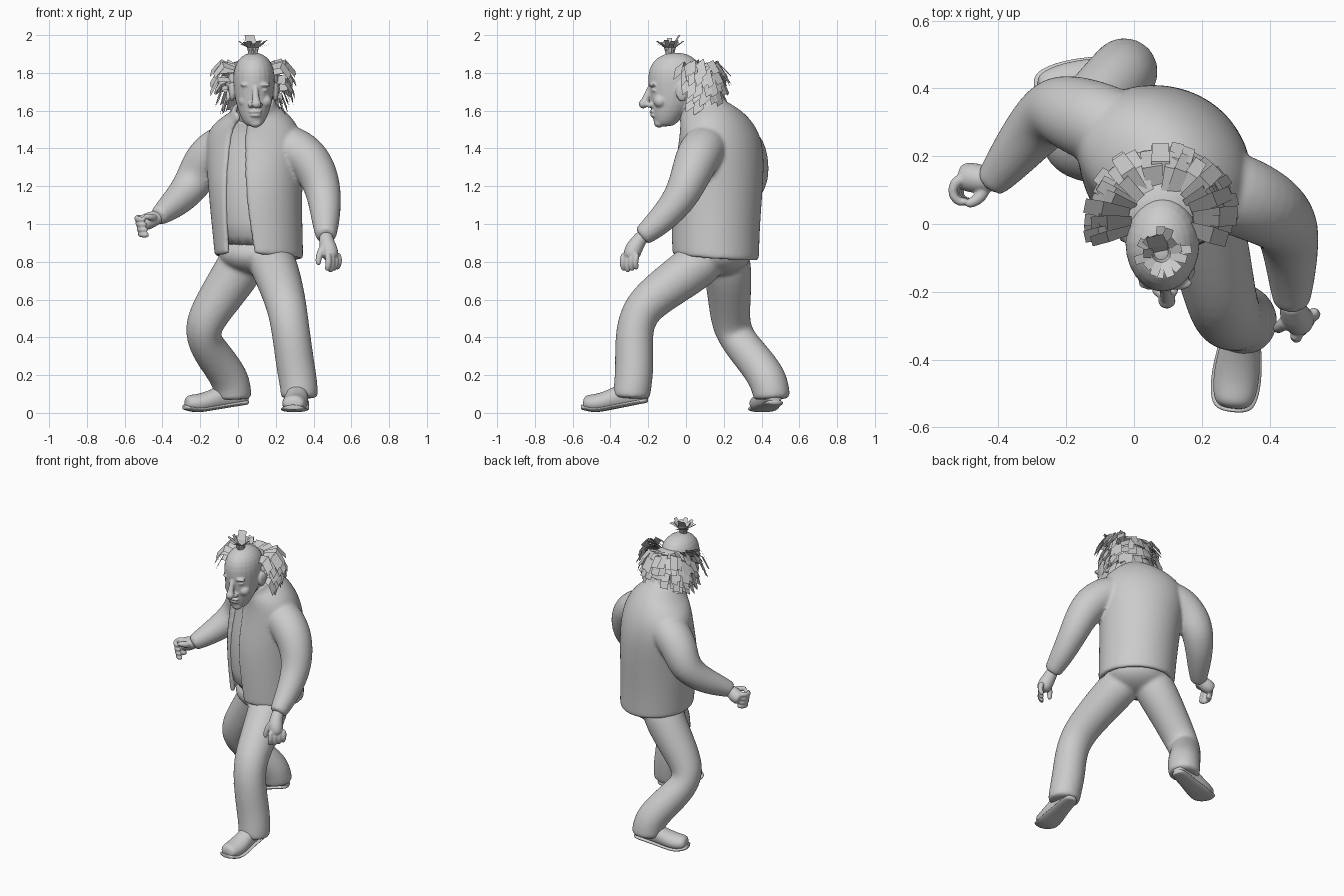
import bpy, bmesh, math, random
from mathutils import Vector, Matrix

random.seed(4)
if "Cube" in bpy.data.objects:
    bpy.data.objects.remove(bpy.data.objects["Cube"])

grey = bpy.data.materials.new("plain_grey")
grey.use_nodes = True
grey.diffuse_color = (0.6, 0.6, 0.6, 1)
grey.node_tree.nodes["Principled BSDF"].inputs["Base Color"].default_value = (0.6, 0.6, 0.6, 1)

SIDES = 12
SWELL = 1.045  # makes up for subdivision shrinkage


def finish(bm, name, subdiv=2, voxel=0, relax=0, smooth=True):
    if smooth:
        bmesh.ops.recalc_face_normals(bm, faces=bm.faces)
    for f in bm.faces:
        f.smooth = smooth
    me = bpy.data.meshes.new(name)
    bm.to_mesh(me)
    bm.free()
    ob = bpy.data.objects.new(name, me)
    bpy.context.collection.objects.link(ob)
    me.materials.append(grey)
    if subdiv:
        m = ob.modifiers.new("round", "SUBSURF")
        m.levels = m.render_levels = subdiv
    if voxel:
        m = ob.modifiers.new("fuse", "REMESH")
        m.mode, m.voxel_size, m.use_smooth_shade = "VOXEL", voxel, True
    if relax:
        m = ob.modifiers.new("relax", "SMOOTH")
        m.factor, m.iterations = 0.5, relax


def loft(bm, rings, shell=False):
    rows = [[bm.verts.new(p) for p in ring] for ring in rings]
    n = len(rows[0])
    for a, b in zip(rows, rows[1:]):
        for i in range(n):
            j = (i + 1) % n
            bm.faces.new((a[i], a[j], b[j], b[i]))
    for r in (rows[0], rows[-1]):
        if shell:  # rim between outer and inner wall
            for i in range(n // 2 - 1):
                bm.faces.new((r[i], r[i + 1], r[n - 2 - i], r[n - 1 - i]))
        else:
            bm.faces.new(r)


def ellipse(c, u, v, start=0.0, n=SIDES):
    # a gap at the start leaves the ring open
    span = 2 * math.pi - 2 * start
    steps = n - 1 if start else n
    angles = [start + span * k / steps for k in range(n)]
    return [c + u * math.cos(t) + v * math.sin(t) for t in angles]


def tube(bm, pts):
    ps = [Vector(p[:3]) for p in pts]
    u, rings = None, []
    for i, p in enumerate(ps):
        t = (ps[min(i + 1, len(ps) - 1)] - ps[max(i - 1, 0)]).normalized()
        u = t.orthogonal() if u is None else u - t * u.dot(t)
        u.normalize()
        r = pts[i][3] * SWELL
        rings.append(ellipse(p, u * r, t.cross(u) * r))
    loft(bm, rings)


def ball(bm, c, r):
    mat = Matrix.Translation(c) @ Matrix.Diagonal((*r, 1))
    bmesh.ops.create_uvsphere(bm, u_segments=16, v_segments=10, radius=SWELL, matrix=mat)


# Trousers: two legs and the seat fused together
bm = bmesh.new()
tube(bm, [(.16, .13, .84, .12), (.19, .06, .78, .125), (.23, -.1, .665, .115), (.26, -.24, .555, .105),
          (.28, -.278, .43, .1), (.302, -.272, .26, .102), (.322, -.28, .15, .1), (.325, -.29, .09, .098),
          (.325, -.29, .075, .095)])
tube(bm, [(.05, .2, .86, .12), (.02, .22, .78, .13), (-.09, .23, .62, .115), (-.192, .235, .46, .102),
          (-.178, .285, .37, .095), (-.095, .38, .26, .098), (-.035, .44, .17, .102), (-.025, .455, .085, .098),
          (-.025, .455, .07, .094)])
ball(bm, (.105, .165, .84), (.2, .18, .11))
finish(bm, "trousers", 2, .011, 7)

# Jacket and shirt: rows of (z, x, y, half width, half depth, rise to the back, front gap)
YAW = math.radians(28)
FRONT = Vector((-math.sin(YAW), -math.cos(YAW), 0))
SIDE = Vector((math.cos(YAW), -math.sin(YAW), 0))
TORSO = [(.822, .11, .157, .235, .225, -.018, .34), (.85, .11, .157, .235, .225, -.015, .34),
         (1.0, .1, .157, .24, .23, 0, .29), (1.2, .09, .165, .25, .238, 0, .23),
         (1.38, .09, .185, .27, .215, 0, .18), (1.5, .082, .175, .262, .185, .015, .15),
         (1.575, .085, .13, .18, .15, .04, .18), (1.6, .08, .085, .115, .115, .055, .25),
         (1.64, .08, .07, .112, .11, .055, .35)]


def torso_ring(row, inset, gap, n):
    z, x, y, a, b, rise = row[:6]
    v = FRONT * (b - inset) - Vector((0, 0, rise))
    return ellipse(Vector((x, y, z)), v, SIDE * (a - inset), gap, n)


# Sleeves, joined into the jacket
SLEEVES = [
    [(.12, .15, 1.42, .09), (.2, .12, 1.415, .12), (.3, .09, 1.4, .122), (.39, .05, 1.33, .115),
     (.442, .01, 1.22, .1), (.46, -.04, 1.12, .088), (.465, -.14, 1.01, .073), (.465, -.22, .945, .057),
     (.465, -.24, .93, .05)],
    [(.05, .23, 1.42, .09), (-.02, .26, 1.415, .12), (-.11, .3, 1.4, .122), (-.19, .33, 1.32, .112),
     (-.235, .34, 1.22, .1), (-.3, .275, 1.14, .086), (-.37, .185, 1.08, .068), (-.415, .13, 1.045, .052),
     (-.428, .115, 1.035, .046)]]
bm = bmesh.new()
loft(bm, [torso_ring(r, -.004, r[6], 25) + torso_ring(r, .03, r[6], 25)[::-1] for r in TORSO], True)
for path in SLEEVES:
    tube(bm, path)
finish(bm, "jacket", 2, .01, 6)
bm = bmesh.new()
loft(bm, [torso_ring(r, .012, 0, 24) for r in TORSO[1:8]])
finish(bm, "shirt", 1)

# Left hand hangs open with four loose fingers and a thumb
bm = bmesh.new()
tube(bm, [(.465, -.22, .95, .038), (.468, -.25, .91, .038), (.478, -.278, .87, .048),
          (.492, -.29, .83, .044), (.498, -.294, .81, .028)])
for i in range(4):
    x, y, drop = .472 + i * .018, -.325 + i * .022, .008 * abs(i - 1)
    tube(bm, [(x, y, .85, .018), (x + .01, y - .01, .805, .017), (x + .006, y - .01, .77 + drop, .016),
              (x - .004, y, .742 + drop, .012)])
tube(bm, [(.46, -.28, .89, .022), (.435, -.3, .85, .019), (.423, -.308, .805, .016), (.427, -.31, .78, .011)])
finish(bm, "left_hand", 1, .005, 3)

# Right hand is curled round in a loose grip
bm = bmesh.new()
tube(bm, [(-.4, .14, 1.05, .035), (-.43, .13, 1.035, .038), (-.465, .135, 1.02, .045), (-.5, .14, 1.005, .043),
          (-.515, .14, 1.0, .03)])
for i in range(4):
    z, x = 1.035 - i * .027, -.5 + i * .006
    tube(bm, [(x, .14, z, .018), (x - .035, .12, z - .004, .017), (x - .037, .08, z - .008, .016),
              (x - .01, .06, z - .012, .015), (x + .012, .072, z - .012, .011)])
tube(bm, [(-.44, .115, 1.035, .022), (-.45, .08, 1.035, .019), (-.48, .06, 1.04, .016), (-.5, .06, 1.04, .011)])
finish(bm, "right_hand", 1, .005, 3)

# Shoes: rows of (distance from heel, half width, top height)
STATIONS = [(0, .02, .08), (.015, .044, .12), (.07, .05, .15), (.14, .054, .13), (.21, .066, .105),
            (.28, .068, .095), (.33, .058, .08), (.345, .04, .06), (.35, .015, .04)]


def shoe(name, heel, toe, lift):
    heel, toe = Vector((*heel, 0)), Vector((*toe, 0))
    length = (toe - heel).length
    d = (toe - heel).normalized()
    s = Vector((-d.y, d.x, 0))
    for part, wide, thick in (("upper", 1, 0), ("sole", 1.1, .026)):
        rings = []
        for t, w, top in STATIONS:
            k = t / STATIONS[-1][0]
            low = lift * max(0, .8 - k) / .8 + max(0, k - .8) * .09
            high = low + (thick or top)
            c = heel + d * (k * length * (1.03 if thick else 1)) + Vector((0, 0, (low + high) / 2))
            ring = ellipse(c, s * w * wide * SWELL, Vector((0, 0, (high - low) * .56)))
            rings.append([Vector((p.x, p.y, max(p.z, low))) for p in ring])
        bm = bmesh.new()
        loft(bm, rings)
        finish(bm, name + "_" + part, 2)


shoe("left_shoe", (.33, -.2), (.292, -.545), .055)
shoe("right_shoe", (.055, .475), (-.28, .385), .045)

# Head: skull rows of (z, y, half width, half depth), with the features fused on
SKULL = [(1.515, -.112, .035, .045), (1.54, -.108, .058, .064), (1.6, -.085, .084, .1), (1.66, -.065, .1, .125),
         (1.72, -.055, .108, .143), (1.79, -.055, .112, .148), (1.85, -.055, .098, .129),
         (1.888, -.055, .066, .088), (1.908, -.055, .024, .034)]
bm = bmesh.new()
loft(bm, [ellipse(Vector((.084, y, z)), Vector((a * SWELL, 0, 0)), Vector((0, b * SWELL, 0)))
          for z, y, a, b in SKULL])
tube(bm, [(.08, .1, 1.5, .09), (.08, .06, 1.58, .085), (.08, 0, 1.67, .085), (.08, -.02, 1.72, .07)])
MID = .092
tube(bm, [(MID, -.18, 1.745, .014), (MID, -.2, 1.7, .015), (MID + .003, -.215, 1.66, .019),
          (MID + .005, -.222, 1.638, .027), (MID + .005, -.21, 1.618, .018)])
for c, r in [((.005, -.226, 1.636), (.026, .024, .024)), ((0, -.178, 1.594), (.036, .016, .009)),
             ((0, -.174, 1.575), (.031, .016, .009)), ((0, -.142, 1.535), (.034, .028, .024))]:
    ball(bm, (MID + c[0], c[1], c[2]), r)
for sx in (-1, 1):
    ball(bm, (MID + sx * .024, -.194, 1.63), (.015, .02, .014))
    ball(bm, (MID + sx * .052, -.136, 1.65), (.036, .036, .034))
    ball(bm, (MID + sx * .04, -.175, 1.737), (.04, .02, .012))
    ball(bm, (MID + sx * .044, -.163, 1.708), (.022, .02, .01))
    ball(bm, (.084 + sx * .115, -.02, 1.7), (.016, .034, .05))
    ball(bm, (.084 + sx * .124, -.008, 1.715), (.012, .026, .032))
finish(bm, "head", 1, .0055, 5)

# Hair mass behind the ears
bm = bmesh.new()
ball(bm, (.08, .05, 1.74), (.14, .125, .1))
finish(bm, "hair_base", 0)


def card(bm, spine, across, width):
    rows = [(bm.verts.new(p - across * width * k), bm.verts.new(p + across * width * k))
            for p, k in zip(spine, (.8, 1, .9))]
    for a, b in zip(rows, rows[1:]):
        bm.faces.new((a[0], a[1], b[1], b[0]))


# Side and back hair: layers of flat locks, rows of (root, bend, tip) as radius and height
LAYERS = [((.09, 1.83), (.165, 1.85), (.215, 1.79)), ((.1, 1.81), (.18, 1.81), (.222, 1.74)),
          ((.11, 1.77), (.18, 1.765), (.218, 1.69)), ((.11, 1.72), (.17, 1.715), (.198, 1.64)),
          ((.1, 1.68), (.145, 1.67), (.17, 1.595))]
LOCKS = 19
bm = bmesh.new()
for row, layer in enumerate(LAYERS):
    start = -14 + row * 5
    for k in range(LOCKS):
        ang = math.radians(start + k * (180 - 2 * start) / (LOCKS - 1) + random.uniform(-4, 4))
        out = Vector((math.cos(ang), math.sin(ang), 0))
        stretch = random.uniform(.93, 1.07)
        spine = [Vector((.08, .01, z + random.uniform(-.012, .012))) + out * r * stretch for r, z in layer]
        tilt = .9 * out.x ** 3 + random.uniform(-.25, .25)
        across = Vector((-out.y, out.x, tilt)).normalized()
        card(bm, spine, across, random.uniform(.02, .032))
finish(bm, "hair_locks", 0, smooth=False)

# Top tuft of splayed locks with one tall lock
bm = bmesh.new()
base = Vector((.08, -.085, 1.89))
for k in range(16):
    ang = k * 2 * math.pi / 16 + random.uniform(-.15, .15)
    out = Vector((math.cos(ang), math.sin(ang), 0))
    reach = random.uniform(.05, .09)
    spine = [base + out * .018, base + out * .028 + Vector((0, 0, .045)),
             base + out * reach + Vector((0, 0, random.uniform(.06, .095)))]
    card(bm, spine, Vector((-out.y, out.x, 0)), .014)
card(bm, [base, base + Vector((-.008, .02, .06)), base + Vector((-.02, .05, .11))], Vector((1, .2, 0)), .028)
finish(bm, "top_tuft", 0, smooth=False)
